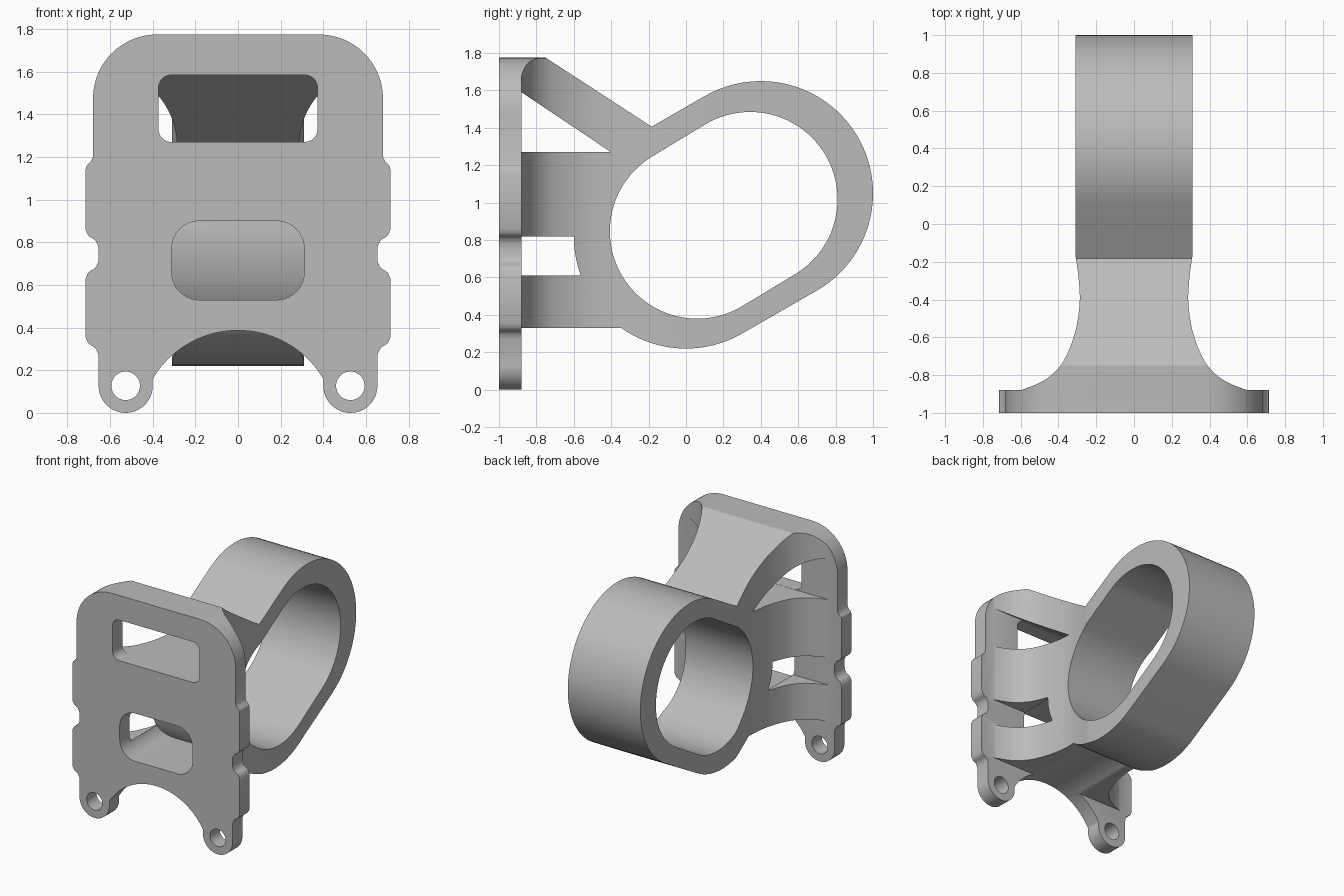
import bpy, bmesh
from math import sin, cos, pi, radians, atan2, acos
from mathutils import Vector

cube = bpy.data.objects.get("Cube")
if cube:
    bpy.data.objects.remove(cube)

grey = bpy.data.materials.new("plain grey")
grey.use_nodes = True
colour = (0.5, 0.5, 0.5, 1)
grey.diffuse_color = colour
grey.node_tree.nodes["Principled BSDF"].inputs["Base Color"].default_value = colour


def arc(cx, cy, r, start, end, n=16):
    """Points on a circle, angles in degrees."""
    angles = [radians(start + (end - start) * i / n) for i in range(n + 1)]
    return [(cx + r * cos(a), cy + r * sin(a)) for a in angles]


def mirrored(half):
    """Close a right-hand outline with its mirror image."""
    return half + [(-x, y) for x, y in reversed(half)]


def rounded_box(w, low, high, r):
    return mirrored(arc(w - r, low + r, r, -90, 0, 10) + arc(w - r, high - r, r, 0, 90, 10))


def slot(a, b, r):
    """Stadium outline around the segment from a to b."""
    t = atan2(b[1] - a[1], b[0] - a[0]) * 180 / pi
    return arc(*b, r, t - 90, t + 90, 48) + arc(*a, r, t + 90, t + 270, 48)


def smooth_path(pts, n=5):
    """Catmull-Rom curve through the points."""
    p = [Vector(q) for q in pts]
    p = [2 * p[0] - p[1]] + p + [2 * p[-1] - p[-2]]
    out = []
    for a, b, c, d in zip(p, p[1:], p[2:], p[3:]):
        for i in range(n):
            t = i / n
            v = 0.5 * (2 * b + (c - a) * t + (2 * a - 5 * b + 4 * c - d) * t ** 2
                       + (3 * b - a - 3 * c + d) * t ** 3)
            out.append(tuple(v))
    return out + [tuple(pts[-1])]


def prism(name, outline, axis, low, high):
    """Extrude a flat outline along the named axis."""
    place = {"x": lambda u, v: (low, u, v),
             "y": lambda u, v: (u, low, v),
             "z": lambda u, v: (u, v, low)}[axis]
    bm = bmesh.new()
    face = bm.faces.new([bm.verts.new(place(u, v)) for u, v in outline])
    geom = bmesh.ops.extrude_face_region(bm, geom=[face])["geom"]
    shift = Vector([(high - low) * (axis == k) for k in "xyz"])
    bmesh.ops.translate(bm, vec=shift, verts=[g for g in geom if isinstance(g, bmesh.types.BMVert)])
    bmesh.ops.remove_doubles(bm, verts=bm.verts, dist=1e-5)
    bmesh.ops.recalc_face_normals(bm, faces=bm.faces)
    mesh = bpy.data.meshes.new(name)
    bm.to_mesh(mesh)
    bm.free()
    mesh.materials.append(grey)
    obj = bpy.data.objects.new(name, mesh)
    bpy.context.collection.objects.link(obj)
    return obj


def combine(target, other, operation, keep=False):
    mod = target.modifiers.new(operation, "BOOLEAN")
    mod.operation, mod.solver, mod.object = operation, "EXACT", other
    bpy.context.view_layer.objects.active = target
    bpy.ops.object.modifier_apply(modifier=mod.name)
    if not keep:
        bpy.data.objects.remove(other)


# Waisted plan shape that flares out towards the plate
flare = smooth_path([(0.60, -0.88), (0.52, -0.85), (0.45, -0.81), (0.39, -0.75), (0.35, -0.68),
                     (0.32, -0.60), (0.30, -0.52), (0.287, -0.40), (0.295, -0.27), (0.31, -0.165)])
plan = prism("plan_cutter", mirrored([(0.60, -0.95)] + flare + [(0.31, 1.2)]), "z", -0.5, 2.5)

# Mounting plate with side tabs and two ears
half = arc(0.38, 1.475, 0.30, 90, 0)
half += [(0.68, 1.20), (0.69, 1.18), (0.71, 1.16), (0.715, 1.14)]
notch = smooth_path([(0.715, 0.86), (0.70, 0.83), (0.67, 0.81), (0.655, 0.78)], 3)
half += notch
half += [(x, 1.49 - z) for x, z in reversed(notch)]
half += [(x, z - 0.505) for x, z in notch]
half += arc(0.527, 0.127, 0.127, 0, -180, 24)
plate = prism("mounting_bracket", mirrored(half), "y", -1, -0.88)

# Diagonal strut and two horizontal bands
strut = prism("strut", [(-0.95, 1.775), (-0.75, 1.775), (-0.10, 1.352), (-0.30, 1.203),
                        (-0.95, 1.637)], "x", -0.8, 0.8)
for name, low, high in (("lower_band", 0.33, 0.61), ("upper_band", 0.82, 1.27)):
    band = prism(name, [(-0.95, low), (-0.34, low), (-0.34, high), (-0.95, high)], "x", -0.8, 0.8)
    combine(strut, band, "UNION")
combine(strut, plan, "INTERSECT", keep=True)
corners = prism("corner_cutter", mirrored(arc(0.38, 1.475, 0.30, 90, 0) + [(0.68, -0.2)]), "y", -1.2, 0.5)
combine(strut, corners, "INTERSECT")
combine(plate, strut, "UNION")

# Openings through plate and bands
arch_end = acos(0.40 / 0.466) * 180 / pi
arch = arc(0, -0.079, 0.466, arch_end, 180 - arch_end, 40)
cutters = [
    prism("upper_window", rounded_box(0.373, 1.271, 1.585, 0.06), "y", -1.2, -0.87),
    prism("lower_window", rounded_box(0.311, 0.53, 0.90, 0.13), "y", -1.2, -0.3),
    prism("arch_cutter", [(0.40, -0.2)] + arch + [(-0.40, -0.2)], "y", -1.2, -0.3),
]
for side in (-1, 1):
    cutters.append(prism("ear_hole", arc(side * 0.527, 0.127, 0.067, 0, 360, 40), "y", -1.2, -0.8))
for cutter in cutters:
    combine(plate, cutter, "DIFFERENCE")

# Slanted oval ring
ring = prism("ring", slot((0, 0.82), (0.40, 1.05), 0.60), "x", -0.5, 0.5)
combine(ring, plan, "INTERSECT")
combine(plate, ring, "UNION")
bore = prism("bore", slot((0.06, 0.847), (0.343, 1.018), 0.467), "x", -0.9, 0.9)
combine(plate, bore, "DIFFERENCE")

# Smooth curves, crisp edges
bpy.ops.object.select_all(action="DESELECT")
plate.select_set(True)
bpy.context.view_layer.objects.active = plate
bpy.ops.object.shade_smooth_by_angle(angle=radians(30))
